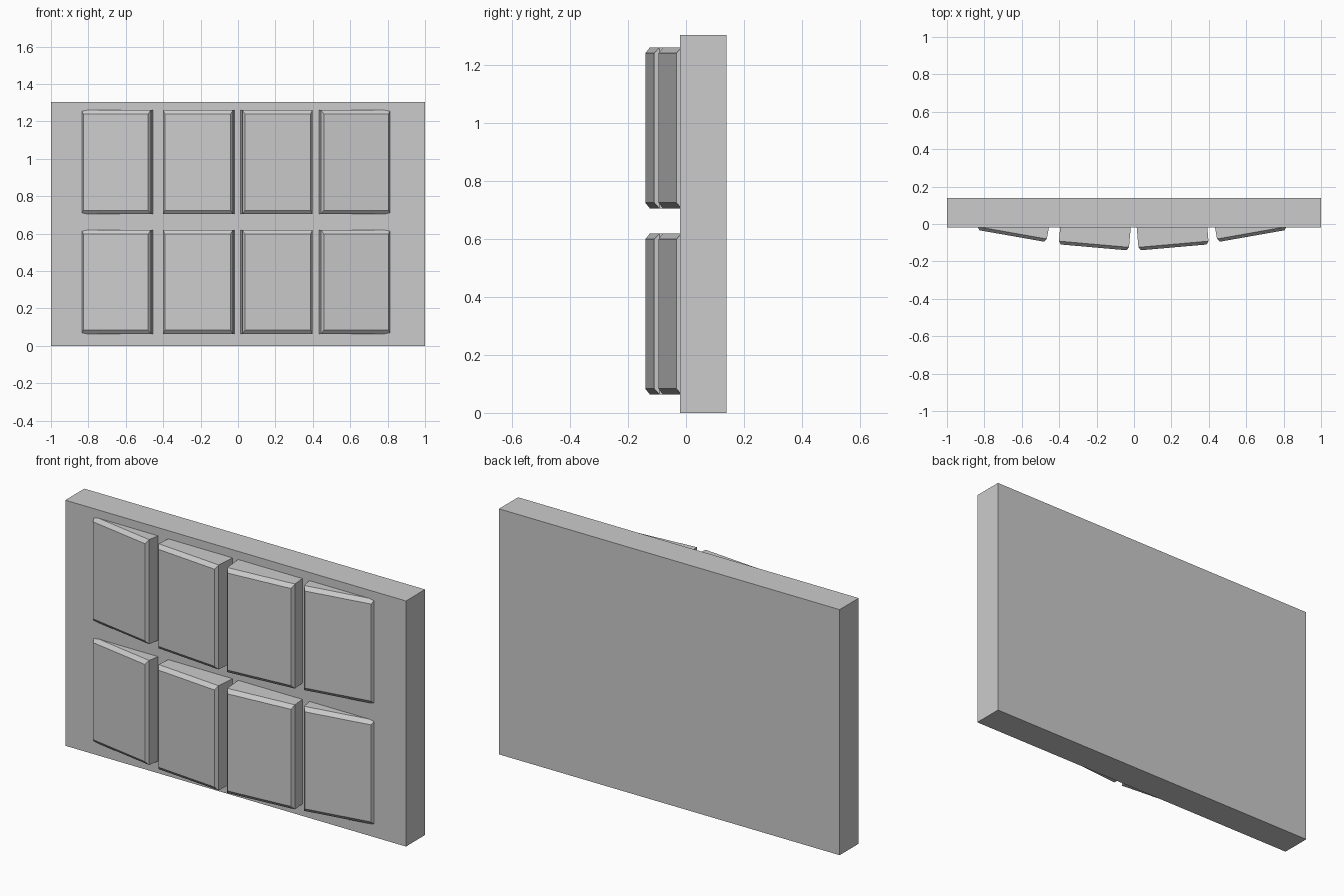
import bpy
import bmesh
from math import radians
from mathutils import Matrix, Vector

if "Cube" in bpy.data.objects:
    bpy.data.objects.remove(bpy.data.objects["Cube"])

grey = bpy.data.materials.new("plain grey")
grey.diffuse_color = (0.6, 0.6, 0.6, 1)
grey.use_nodes = True
grey.node_tree.nodes["Principled BSDF"].inputs["Base Color"].default_value = grey.diffuse_color


def add_object(name, bm):
    bmesh.ops.recalc_face_normals(bm, faces=bm.faces)
    mesh = bpy.data.meshes.new(name)
    bm.to_mesh(mesh)
    bm.free()
    mesh.materials.append(grey)
    obj = bpy.data.objects.new(name, mesh)
    bpy.context.collection.objects.link(obj)
    return obj


def add_box(bm, size, centre):
    matrix = Matrix.Translation(centre) @ Matrix.Diagonal((*size, 1))
    return bmesh.ops.create_cube(bm, size=1, matrix=matrix)["verts"]


# Backing board
bm = bmesh.new()
add_box(bm, (2, 0.16, 1.303), (0, 0.06, 0.6515))
add_object("backing_board", bm)

# Tilted panels with a chamfered front rim, fanned out from the middle
WIDTH, HEIGHT, DEPTH = 0.376, 0.555, 0.13
RIM_X, RIM_Z, RIM_DEPTH = 0.012, 0.02, 0.017
columns = [
    ("outer_left", -0.654, -0.064, -10),
    ("inner_left", -0.2155, -0.125, -5),
    ("inner_right", 0.2125, -0.125, 5),
    ("outer_right", 0.632, -0.064, 10),
]
for row, z in (("lower", 0.341), ("upper", 0.982)):
    for column, x, y, tilt in columns:
        bm = bmesh.new()
        add_box(bm, (WIDTH, DEPTH - RIM_DEPTH, HEIGHT),
                (0, (DEPTH + RIM_DEPTH) / 2, 0))
        # Raise the front face out of the box and narrow it
        front = min(bm.faces, key=lambda f: f.calc_center_median().y)
        new = bmesh.ops.extrude_discrete_faces(bm, faces=[front])["faces"][0]
        for v in new.verts:
            v.co.x *= 1 - 2 * RIM_X / WIDTH
            v.co.z *= 1 - 2 * RIM_Z / HEIGHT
            v.co.y -= RIM_DEPTH
        panel = add_object(f"{row}_{column}_panel", bm)
        panel.location = Vector((x, y, z))
        panel.rotation_euler.z = radians(tilt)
